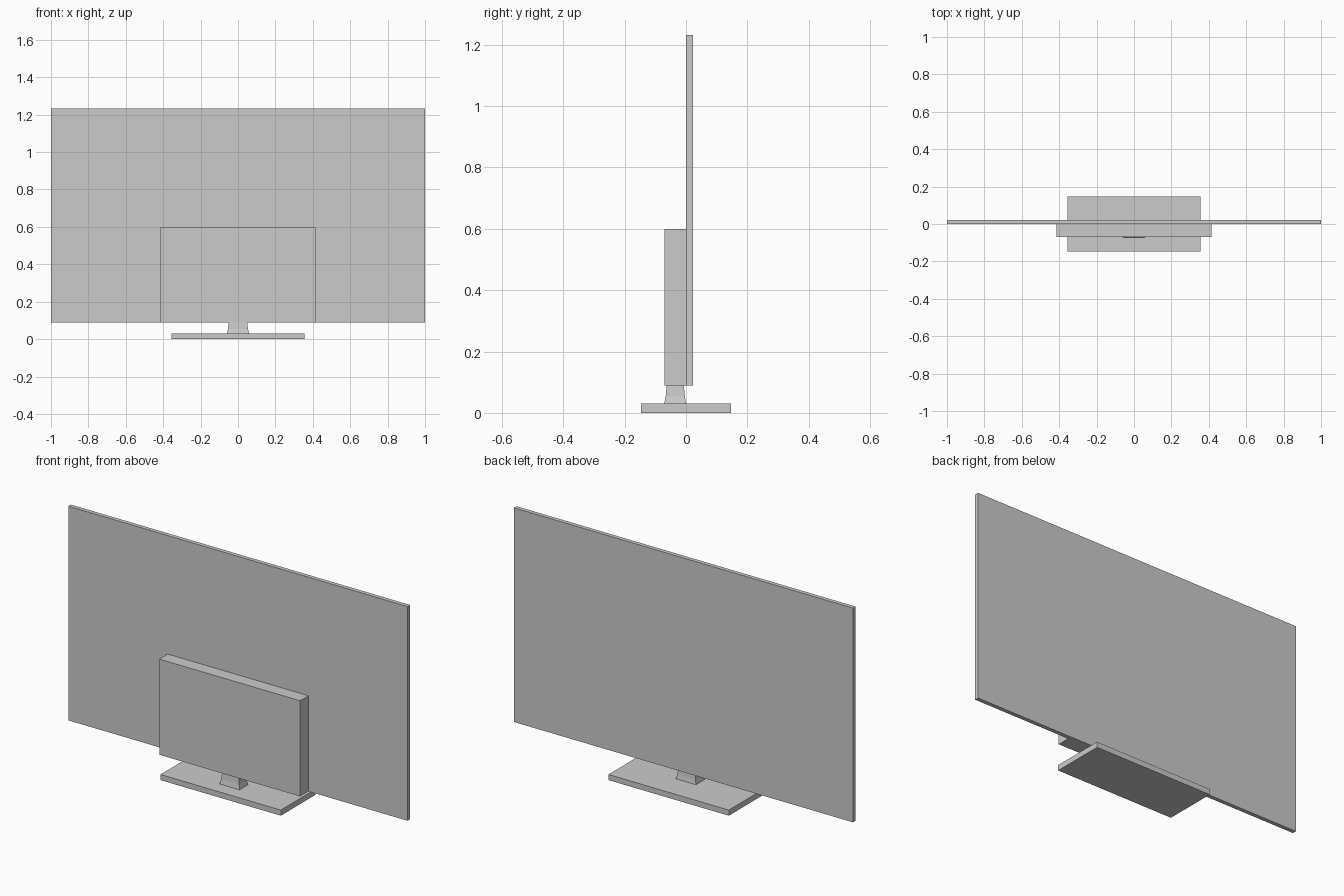
import bpy
import bmesh

default_cube = bpy.data.objects.get("Cube")
if default_cube:
    bpy.data.objects.remove(default_cube, do_unlink=True)

GREY = (0.6, 0.6, 0.6, 1)
grey = bpy.data.materials.new("plain grey")
grey.use_nodes = True
grey.diffuse_color = GREY
grey.node_tree.nodes["Principled BSDF"].inputs["Base Color"].default_value = GREY


def loft(name, sections):
    """Stack rectangles (half width, y min, y max, z) into a closed solid."""
    bm = bmesh.new()
    rings = [[bm.verts.new(p) for p in ((-w, y0, z), (w, y0, z), (w, y1, z), (-w, y1, z))]
             for w, y0, y1, z in sections]
    for low, high in zip(rings, rings[1:]):
        for i in range(4):
            j = (i + 1) % 4
            bm.faces.new((low[i], low[j], high[j], high[i]))
    bm.faces.new(rings[0][::-1])
    bm.faces.new(rings[-1])
    mesh = bpy.data.meshes.new(name)
    bm.to_mesh(mesh)
    bm.free()
    mesh.materials.append(grey)
    obj = bpy.data.objects.new(name, mesh)
    bpy.context.collection.objects.link(obj)


def box(name, w, y0, y1, z0, z1):
    loft(name, [(w, y0, y1, z0), (w, y0, y1, z1)])


# Thin display panel with the electronics housing on one side
box("screen_panel", 1.0, 0.0, 0.022, 0.09, 1.232)
box("rear_housing", 0.415, -0.07, 0.0, 0.09, 0.6)

# Flat foot and a neck that flares towards it
box("stand_base", 0.355, -0.146, 0.146, 0.0, 0.03)
loft("stand_neck", [(0.059, -0.071, 0.0, 0.03), (0.053, -0.066, -0.004, 0.055),
                    (0.05, -0.063, -0.007, 0.09)])
